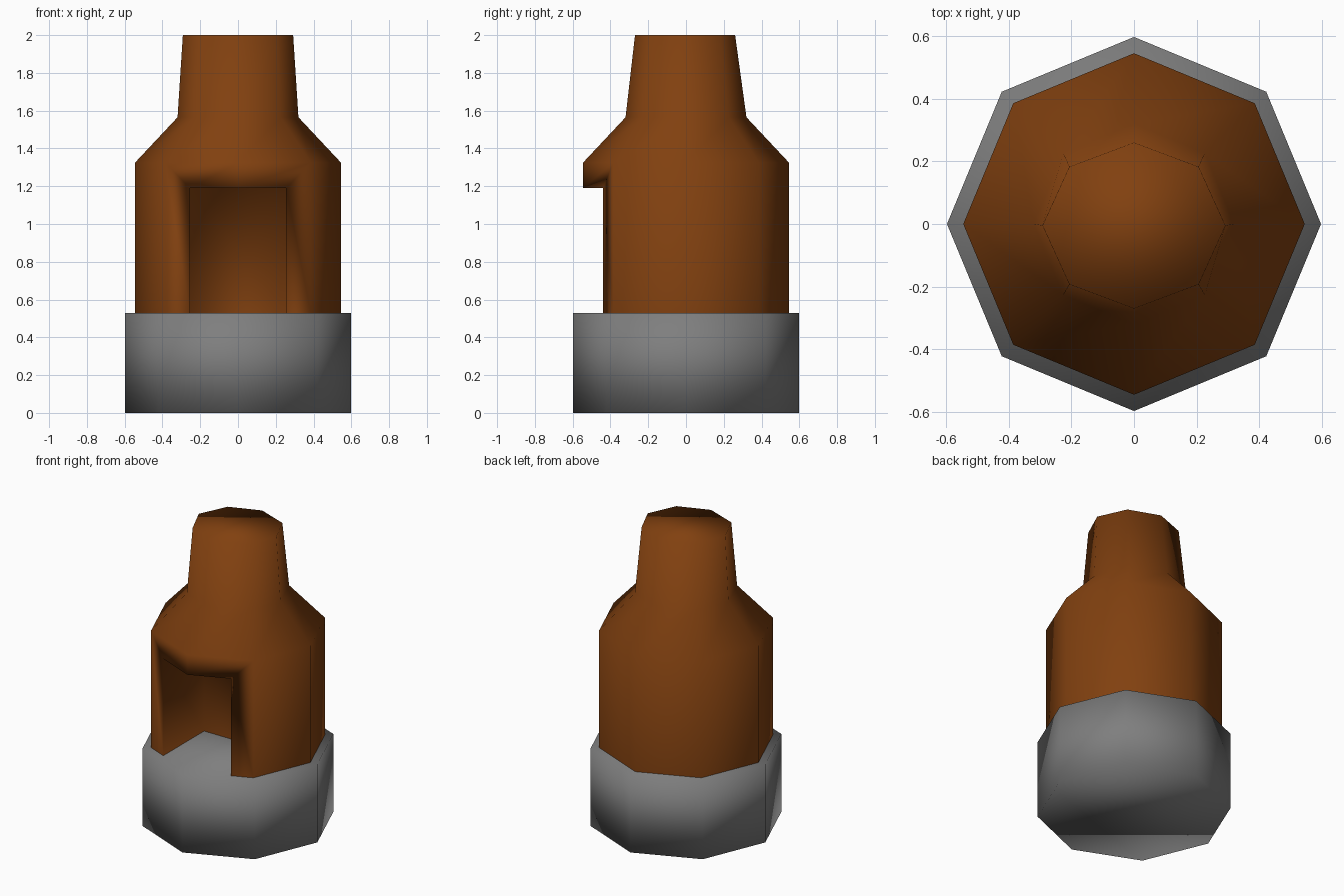
import bpy, bmesh
from math import cos, sin, pi

if "Cube" in bpy.data.objects:
    bpy.data.objects.remove(bpy.data.objects["Cube"])


def material(name, color):
    mat = bpy.data.materials.new(name)
    mat.use_nodes = True
    mat.diffuse_color = color
    mat.node_tree.nodes["Principled BSDF"].inputs["Base Color"].default_value = color
    return mat


def add_object(name, bm, mat=None):
    bmesh.ops.recalc_face_normals(bm, faces=bm.faces)
    mesh = bpy.data.meshes.new(name)
    bm.to_mesh(mesh)
    bm.free()
    obj = bpy.data.objects.new(name, mesh)
    bpy.context.collection.objects.link(obj)
    if mat:
        mesh.materials.append(mat)
    mesh.shade_smooth()
    return obj


def octagon_stack(rings):
    """Closed eight-sided solid through rings of (x radius, y radius, y offset, z)."""
    bm = bmesh.new()
    loops = [[bm.verts.new((rx * cos(k * pi / 4), oy + ry * sin(k * pi / 4), z))
              for k in range(8)] for rx, ry, oy, z in rings]
    for low, high in zip(loops, loops[1:]):
        for k in range(8):
            n = (k + 1) % 8
            bm.faces.new((low[k], low[n], high[n], high[k]))
    bm.faces.new(loops[0][::-1])
    bm.faces.new(loops[-1])
    return bm


brown = material("brown clay", (0.22, 0.052, 0.005, 1))
gray = material("gray stone", (0.21, 0.21, 0.21, 1))

# Stone plinth
add_object("stone_base", octagon_stack([(0.597, 0.597, 0, 0), (0.597, 0.597, 0, 0.53)]), gray)

# Clay body, shoulder and chimney
body = add_object("kiln_body", octagon_stack([
    (0.545, 0.545, 0, 0.53), (0.545, 0.545, 0, 1.325),
    (0.32, 0.32, 0, 1.565), (0.292, 0.265, -0.005, 2.0)]), brown)

# Box that cuts the front opening
bm = bmesh.new()
bmesh.ops.create_cube(bm, size=1)
for v in bm.verts:
    v.co = (v.co.x * 0.51, v.co.y - 0.5, 0.79 + v.co.z * 0.8)
cutter = add_object("opening_cutter", bm)
cutter.hide_render = True
cut = body.modifiers.new("opening", "BOOLEAN")
cut.operation = "DIFFERENCE"
cut.solver = "EXACT"
cut.object = cutter

# Bake the cut, then drop the hidden underside that rests on the plinth
bpy.context.view_layer.update()
baked = bpy.data.meshes.new_from_object(body.evaluated_get(bpy.context.evaluated_depsgraph_get()))
body.modifiers.clear()
body.data = baked
bpy.data.objects.remove(cutter)
bm = bmesh.new()
bm.from_mesh(baked)
under = [f for f in bm.faces if f.normal.z < -0.9 and f.calc_center_median().z < 0.6]
bmesh.ops.delete(bm, geom=under, context="FACES")
for f in bm.faces:
    f.smooth = True
    f.material_index = 0
bm.to_mesh(baked)
bm.free()
baked.materials.clear()
baked.materials.append(brown)
